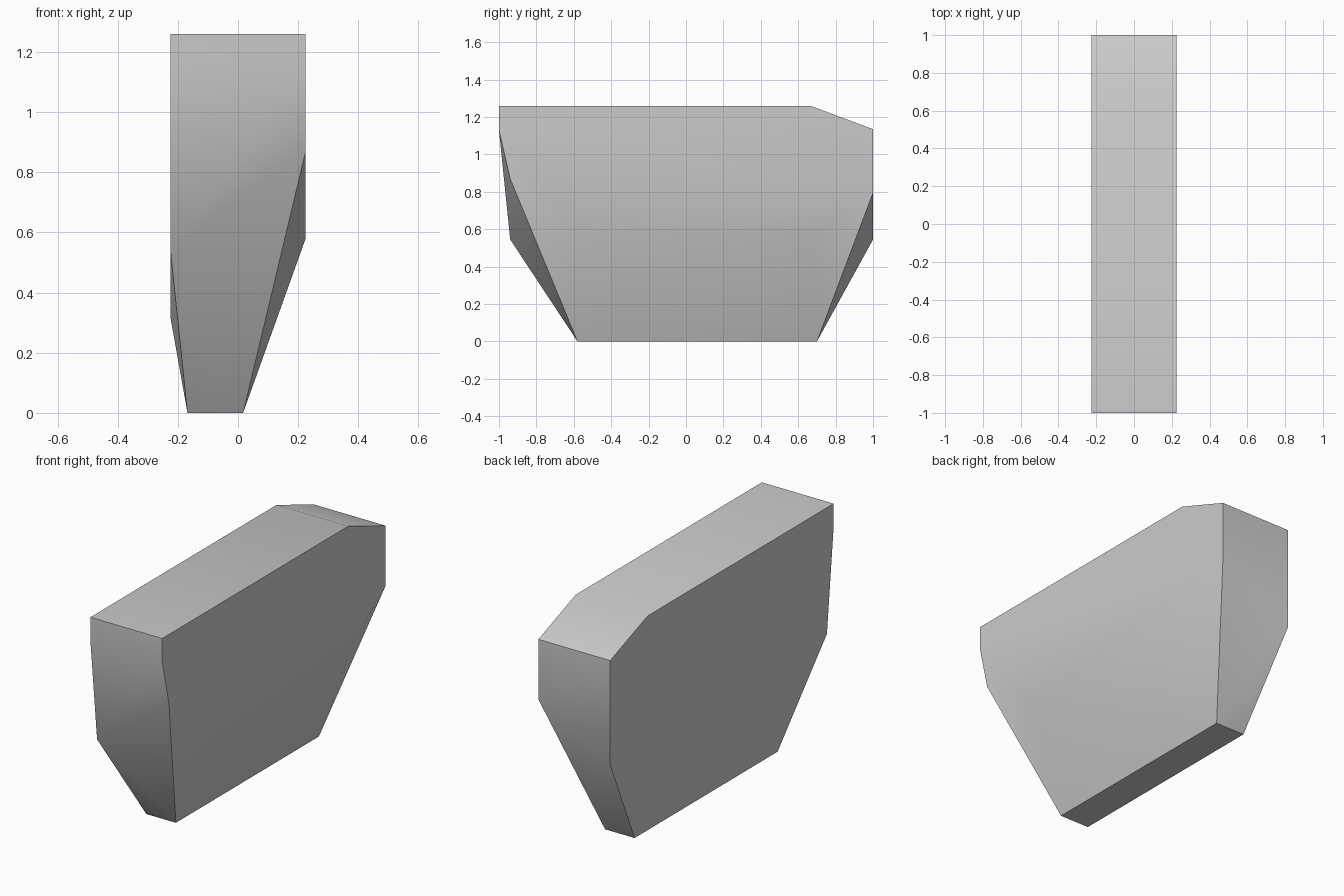
import bpy, bmesh, math

cube = bpy.data.objects.get("Cube")
if cube:
    bpy.data.objects.remove(cube, do_unlink=True)

# Colour
grey = bpy.data.materials.new("light_grey")
grey.use_nodes = True
colour = (0.6, 0.6, 0.6, 1)
grey.diffuse_color = colour
grey.node_tree.nodes["Principled BSDF"].inputs["Base Color"].default_value = colour

HALF = 0.225                       # half width of the block
KEEL_FRONT, KEEL_BACK = -0.58, 0.70

# Each side: x of wall, x of the foot, heights of front corner, wall bend, back corner
sides = [
    (HALF, 0.017, 0.87, 0.58, 0.795),
    (-HALF, -0.168, 0.545, 0.32, 0.545),
]

# Corners of the tapered block
points = []
for wall, foot, front_z, bend_z, back_z in sides:
    # Upper outline with a sloped rear top edge
    points += [(wall, -1, 1.13), (wall, -1, 1.26), (wall, 0.665, 1.26), (wall, 1, 1.135)]
    # Lower corners at the ends
    points += [(wall, -0.94, front_z), (wall, 1, back_z)]
    # Inward taper down to the narrow foot
    for y in (KEEL_FRONT, KEEL_BACK):
        points += [(wall, y, bend_z), (foot, y, 0)]

# Faceted skin around the corners
bm = bmesh.new()
for p in points:
    bm.verts.new(p)
bmesh.ops.convex_hull(bm, input=bm.verts[:])
bmesh.ops.dissolve_limit(bm, angle_limit=math.radians(0.5),
                         verts=bm.verts[:], edges=bm.edges[:])
bmesh.ops.recalc_face_normals(bm, faces=bm.faces[:])
mesh = bpy.data.meshes.new("tapered_block")
bm.to_mesh(mesh)
bm.free()
mesh.materials.append(grey)

block = bpy.data.objects.new("tapered_block", mesh)
bpy.context.collection.objects.link(block)

# Soft shading over shallow bends, crisp at the main edges
bpy.ops.object.select_all(action="DESELECT")
block.select_set(True)
bpy.context.view_layer.objects.active = block
bpy.ops.object.shade_smooth_by_angle(angle=math.radians(35))
